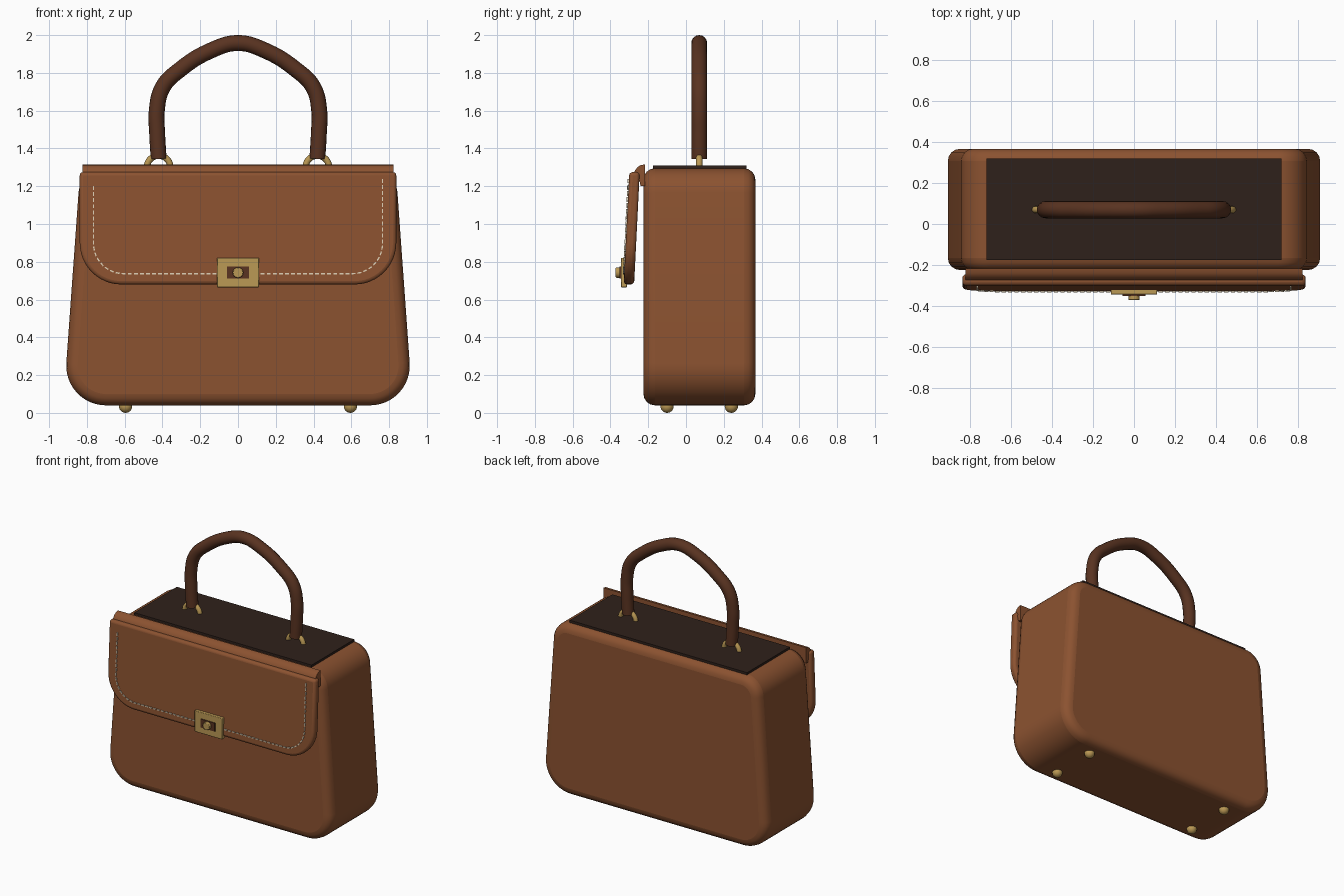
import bpy, bmesh, math
from mathutils import Vector, Matrix

if "Cube" in bpy.data.objects:
    bpy.data.objects.remove(bpy.data.objects["Cube"])


def material(name, rgb):
    m = bpy.data.materials.new(name)
    m.diffuse_color = (*rgb, 1)
    m.use_nodes = True
    m.node_tree.nodes["Principled BSDF"].inputs["Base Color"].default_value = m.diffuse_color
    return m


LEATHER = material("leather", (0.26, 0.085, 0.03))
DARK = material("dark_leather", (0.10, 0.033, 0.015))
LINING = material("lining", (0.028, 0.015, 0.011))
GOLD = material("gold", (0.50, 0.32, 0.09))
THREAD = material("thread", (0.75, 0.65, 0.48))
CY = 0.07  # centre of the bag's depth


def finish(name, bm, mat, bevel=0, segments=4):
    bmesh.ops.recalc_face_normals(bm, faces=bm.faces)
    me = bpy.data.meshes.new(name)
    bm.to_mesh(me)
    bm.free()
    ob = bpy.data.objects.new(name, me)
    bpy.context.collection.objects.link(ob)
    me.materials.append(mat)
    if bevel:
        mod = ob.modifiers.new("bevel", 'BEVEL')
        mod.width, mod.segments = bevel, segments
        mod.limit_method, mod.angle_limit = 'ANGLE', math.radians(40)
    bpy.ops.object.select_all(action='DESELECT')
    ob.select_set(True)
    bpy.context.view_layer.objects.active = ob
    bpy.ops.object.shade_smooth_by_angle(angle=math.radians(40))
    return ob


def rounded(corners, steps=10):
    """Outline from (x, z, radius) corners, with each corner turned into an arc."""
    out, n = [], len(corners)
    for i, (x, z, r) in enumerate(corners):
        p = Vector((x, z))
        if r == 0:
            out.append(p)
            continue
        a = (Vector(corners[i - 1][:2]) - p).normalized()
        b = (Vector(corners[(i + 1) % n][:2]) - p).normalized()
        half = a.angle(b) / 2
        c = p + (a + b).normalized() * r / math.sin(half)
        s, e = p + a * r / math.tan(half) - c, p + b * r / math.tan(half) - c
        sweep = s.angle_signed(e)
        for k in range(steps + 1):
            t = -sweep * k / steps
            out.append(c + Matrix.Rotation(t, 2) @ s)
    return out


def prism(outline, place, lo, hi):
    """Extrude an outline; place(u, v, d) maps it into the model."""
    bm = bmesh.new()
    rings = [[bm.verts.new(place(u, v, d)) for u, v in outline] for d in (lo, hi)]
    bm.faces.new(rings[0])
    bm.faces.new(rings[1][::-1])
    n = len(outline)
    for i in range(n):
        j = (i + 1) % n
        bm.faces.new((rings[0][i], rings[0][j], rings[1][j], rings[1][i]))
    return bm


def box(name, lo, hi, mat, bevel=0):
    bm = bmesh.new()
    lo, hi = Vector(lo), Vector(hi)
    m = Matrix.Translation((lo + hi) / 2) @ Matrix.Diagonal((*(hi - lo), 1))
    bmesh.ops.create_cube(bm, size=1, matrix=m)
    return finish(name, bm, mat, bevel, 2)


# body: tapered rounded block
outline = rounded([(-0.925, 0.04, 0.21), (0.925, 0.04, 0.21),
                   (0.835, 1.295, 0.14), (-0.835, 1.295, 0.14)], 12)
finish("body", prism(outline, lambda u, v, d: (u, d, v), -0.225, 0.367), LEATHER, 0.06)

# dark top panel
box("top_panel", (-0.72, -0.175, 1.285), (0.72, 0.32, 1.31), LINING)


# front flap, leaning outwards towards its lower edge
def flap_y(z):
    return -0.30 - 0.05 * (1.275 - z)


outline = rounded([(-0.838, 0.68, 0.22), (0.838, 0.68, 0.22),
                   (0.838, 1.275, 0), (-0.838, 1.275, 0)], 12)
finish("flap", prism(outline, lambda u, v, d: (u, flap_y(v) + d, v), 0, 0.055), LEATHER, 0.018, 3)

# bent strip joining flap and body
bend = [(-0.217, 1.315), (-0.24, 1.312), (-0.258, 1.30), (-0.272, 1.28),
        (-0.28, 1.25), (-0.25, 1.245), (-0.24, 1.20), (-0.217, 1.20)]
finish("flap_hinge", prism(bend, lambda u, v, d: (d, u, v), -0.822, 0.822), LEATHER)

# stitching: short dashes along a U-shaped line
path = [Vector((-0.765, 1.19))]
path += rounded([(-0.765, 0.737, 0.16), (0.765, 0.737, 0.16), (0.765, 1.24, 0)], 12)[:26]
path.append(Vector((0.765, 1.24)))
# rounding of the first corner needs its vertical neighbour
u_line = rounded([(-0.765, 1.19, 0), (-0.765, 0.737, 0.16), (0.765, 0.737, 0.16), (0.765, 1.24, 0)], 12)
bm = bmesh.new()
pitch, dash, carry = 0.032, 0.021, 0.0
for a, b in zip(u_line, u_line[1:]):
    length = (b - a).length
    while carry < length:
        p = a.lerp(b, carry / length)
        ang = math.atan2(b.y - a.y, b.x - a.x)
        m = (Matrix.Translation((p.x, flap_y(p.y) - 0.002, p.y))
             @ Matrix.Rotation(-ang, 4, 'Y') @ Matrix.Diagonal((dash, 0.010, 0.007, 1)))
        bmesh.ops.create_cube(bm, size=1, matrix=m)
        carry += pitch
    carry -= length
finish("stitching", bm, THREAD)

# clasp: plate, dark slot and turning knob
box("clasp_plate", (-0.112, -0.345, 0.665), (0.112, -0.312, 0.82), GOLD, 0.004)
box("clasp_slot", (-0.057, -0.352, 0.712), (0.057, -0.34, 0.774), DARK)
bm = bmesh.new()
bmesh.ops.create_cone(bm, cap_ends=True, segments=32, radius1=0.028, radius2=0.028, depth=0.03,
                      matrix=Matrix.Translation((0, -0.357, 0.743)) @ Matrix.Rotation(math.pi / 2, 4, 'X'))
finish("clasp_knob", bm, GOLD, 0.004, 2)

# handle: swept tube
half = [(0.42, 1.345), (0.428, 1.48), (0.43, 1.60), (0.398, 1.725), (0.31, 1.815), (0.14, 1.92)]
pts = [(-x, z) for x, z in half] + [(0, 1.958)] + half[::-1]
cu = bpy.data.curves.new("handle_path", 'CURVE')
cu.dimensions = '3D'
cu.bevel_depth, cu.bevel_resolution, cu.use_fill_caps = 0.042, 6, True
sp = cu.splines.new('BEZIER')
sp.bezier_points.add(len(pts) - 1)
sp.resolution_u = 8
for bp, (x, z) in zip(sp.bezier_points, pts):
    bp.co = (x, CY, z)
    bp.handle_left_type = bp.handle_right_type = 'AUTO'
tube = bpy.data.objects.new("handle_curve", cu)
bpy.context.collection.objects.link(tube)
bpy.context.view_layer.update()
bm = bmesh.new()
bm.from_mesh(tube.evaluated_get(bpy.context.evaluated_depsgraph_get()).to_mesh())
bpy.data.objects.remove(tube)
bmesh.ops.remove_doubles(bm, verts=bm.verts, dist=0.0005)
finish("handle", bm, DARK)

for side, sx in (("left", -1), ("right", 1)):
    # handle ring
    bpy.ops.mesh.primitive_torus_add(major_radius=0.062, minor_radius=0.017, major_segments=36,
                                     minor_segments=12, location=(sx * 0.42, CY, 1.30),
                                     rotation=(math.pi / 2, 0, 0))
    ring = bpy.context.object
    ring.name = side + "_handle_ring"
    ring.data.materials.append(GOLD)
    bpy.ops.object.shade_smooth()
    # feet
    for end, y in (("front", -0.10), ("back", 0.24)):
        bm = bmesh.new()
        bmesh.ops.create_uvsphere(bm, u_segments=20, v_segments=12, radius=0.035,
                                  matrix=Matrix.Translation((sx * 0.595, y, 0.035)))
        finish(f"{side}_{end}_foot", bm, GOLD)
